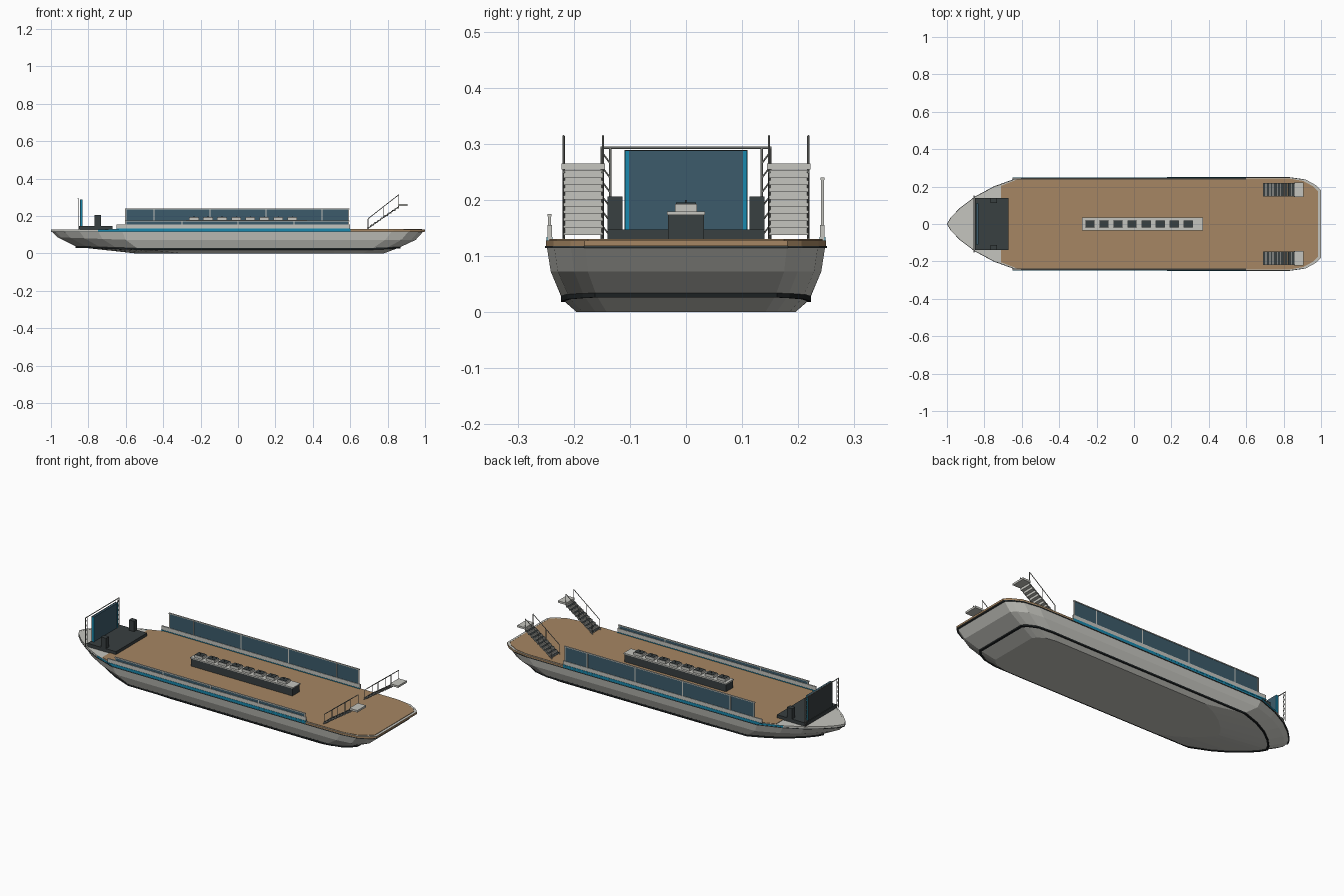
import bpy, bmesh, math
from mathutils import Vector

if "Cube" in bpy.data.objects:
    bpy.data.objects.remove(bpy.data.objects["Cube"])

def mat(name, rgb):
    m = bpy.data.materials.new(name)
    m.diffuse_color = (*rgb, 1)
    m.use_nodes = True
    m.node_tree.nodes["Principled BSDF"].inputs["Base Color"].default_value = m.diffuse_color
    return m

HULL = mat("light_grey", (0.56, 0.56, 0.52))
WOOD = mat("deck_wood", (0.38, 0.24, 0.125))
DARK = mat("charcoal", (0.04, 0.05, 0.052))
BLACK = mat("black_rubber", (0.012, 0.015, 0.016))
GLASS = mat("blue_glass", (0.045, 0.105, 0.145))
BLUE = mat("bright_blue", (0.01, 0.25, 0.42))
STEEL = mat("steel", (0.27, 0.28, 0.26))

def make(name, bm, *mats):
    bmesh.ops.recalc_face_normals(bm, faces=bm.faces)
    me = bpy.data.meshes.new(name)
    bm.to_mesh(me)
    bm.free()
    for m in mats:
        me.materials.append(m)
    ob = bpy.data.objects.new(name, me)
    bpy.context.collection.objects.link(ob)
    return ob

def add_box(bm, x0, x1, y0, y1, z0, z1, mi=0):
    vs = bmesh.ops.create_cube(bm, size=1)["verts"]
    for v in vs:
        v.co = ((x0 + x1) / 2 + v.co.x * (x1 - x0), (y0 + y1) / 2 + v.co.y * (y1 - y0),
                (z0 + z1) / 2 + v.co.z * (z1 - z0))
    for f in {f for v in vs for f in v.link_faces}:
        f.material_index = mi

def box(name, m, *dims):
    bm = bmesh.new()
    add_box(bm, *dims)
    return make(name, bm, m)

def add_bar(bm, a, b, r=0.002):
    a, b = Vector(a), Vector(b)
    d = b - a
    vs = bmesh.ops.create_cone(bm, segments=6, radius1=r, radius2=r, depth=d.length, cap_ends=True)["verts"]
    q = d.to_track_quat('Z', 'Y')
    for v in vs:
        v.co = q @ v.co + (a + b) / 2

# Half outline of the deck edge, bow to stern
HALF = [(-1, 0), (-0.98, 0.035), (-0.93, 0.085), (-0.85, 0.145), (-0.75, 0.198), (-0.62, 0.245),
        (0.6, 0.248), (0.83, 0.248), (0.92, 0.235), (0.975, 0.205), (1, 0.18)]

def loop(half):
    return half + [(x, -y) for x, y in reversed(half) if y > 0]

def ring(bm, x0, x1, w, z, bow_rise=0, stern_rise=0):
    vs = []
    for x, y in loop(HALF):
        rise = bow_rise * max(0, (-0.6 - x) / 0.4) + stern_rise * max(0, (x - 0.8) / 0.2)
        vs.append(bm.verts.new((x0 + (x + 1) / 2 * (x1 - x0), y * w / 0.248, z + rise)))
    return vs

def bridge(bm, a, b):
    n = len(a)
    return [bm.faces.new((a[i], a[(i + 1) % n], b[(i + 1) % n], b[i])) for i in range(n)]

def lofted(name, m, rings):
    bm = bmesh.new()
    rs = [ring(bm, *r) for r in rings]
    for a, b in zip(rs, rs[1:]):
        bridge(bm, a, b)
    bm.faces.new(rs[0])
    bm.faces.new(rs[-1])
    return make(name, bm, m)

# Hull and bands around it
lofted("hull", HULL, [(-0.55, 0.78, 0.195, 0), (-0.86, 0.86, 0.22, 0.022, 0.012, 0.008),
                      (-0.965, 0.95, 0.241, 0.072, 0.014), (-0.995, 0.99, 0.248, 0.116), (-0.995, 0.99, 0.247, 0.1275)])

def band(name, m, x0, x1, w, z0, z1, *rise):
    bm = bmesh.new()
    rs = [ring(bm, a, b, c, z, *rise) for a, b, c, z in
          ((x0, x1, w, z0), (x0, x1, w, z1), (x0 + .012, x1 - .012, w - .006, z1), (x0 + .012, x1 - .012, w - .006, z0))]
    for i in range(4):
        bridge(bm, rs[i], rs[(i + 1) % 4])
    return make(name, bm, *m)

band("lower_fender", [BLACK], -0.868, 0.868, 0.223, 0.018, 0.028, 0.012, 0.008)
band("rub_rail", [DARK], -1, 0.997, 0.251, 0.114, 0.118)
rim = band("deck_rim", [WOOD, HULL, BLUE], -0.999, 1, 0.2495, 0.118, 0.128)
for f in rim.data.polygons:
    if f.normal.z > 0.5:
        f.material_index = 1
    elif f.center.x < -0.72:
        f.material_index = 1
    elif f.center.x < 0.62:
        f.material_index = 2

# Wooden deck plate
bm = bmesh.new()
deck = [(-0.71, 0.205)] + [(x if x < 0.9 else x - 0.015, y - 0.005) for x, y in HALF if x > -0.7]
face = bm.faces.new([bm.verts.new((x, y, 0.127)) for x, y in loop(deck)])
top = bmesh.ops.extrude_face_region(bm, geom=[face])["geom"]
bmesh.ops.translate(bm, vec=(0, 0, 0.003), verts=[v for v in top if isinstance(v, bmesh.types.BMVert)])
make("wood_deck", bm, WOOD)

# Side windbreaks: low one in front, tall one behind
for name, s, z_top, posts in (("low", -1, 0.175, (-0.6, -0.3, 0, 0.3, 0.59)),
                              ("tall", 1, 0.24, (-0.6, -0.45, -0.15, 0.15, 0.45, 0.59))):
    y = s * 0.243
    box(name + "_windbreak_base", HULL, -0.65, 0.6, y - 0.004, y + 0.004, 0.128, 0.155)
    box(name + "_windbreak_stripe", BLUE, -0.65, 0.6, y - 0.0055, y + 0.0055, 0.128, 0.134)
    box(name + "_windbreak_glass", GLASS, -0.6, 0.59, y - 0.0015, y + 0.0015, 0.155, z_top - 0.004)
    bm = bmesh.new()
    add_box(bm, -0.605, 0.595, y - 0.0035, y + 0.0035, z_top - 0.005, z_top)
    for x in posts:
        add_box(bm, x - 0.003, x + 0.003, y - 0.0025, y + 0.0025, 0.15, z_top - 0.003)
    make(name + "_windbreak_frame", bm, HULL)

# Stage, screen and speakers
box("stage", DARK, -0.85, -0.67, -0.14, 0.14, 0.125, 0.147)
box("screen", GLASS, -0.843, -0.832, -0.108, 0.108, 0.147, 0.288)
box("screen_back", DARK, -0.846, -0.843, -0.11, 0.11, 0.147, 0.289)
for s in (-1, 1):
    box("screen_side_light", BLUE, -0.842, -0.831, *sorted((s * 0.102, s * 0.1085)), 0.147, 0.287)
    box("speaker", DARK, -0.766, -0.733, *sorted((s * 0.113, s * 0.14)), 0.147, 0.206)

# Truss gantry around the screen
bm = bmesh.new()
for s in (-1, 1):
    for y in (0.135, 0.15):
        add_bar(bm, (-0.855, s * y, 0.127), (-0.855, s * y, 0.293))
    for i in range(6):
        z = 0.135 + i * 0.026
        add_bar(bm, (-0.855, s * 0.135, z), (-0.855, s * 0.15, z + 0.02), 0.0015)
add_bar(bm, (-0.855, -0.152, 0.293), (-0.855, 0.152, 0.293), 0.0025)
make("screen_truss", bm, STEEL)

# Central counter with a row of serving units
box("counter", DARK, -0.275, 0.365, -0.032, 0.032, 0.128, 0.175)
box("counter_top", HULL, -0.278, 0.37, -0.0335, 0.0335, 0.173, 0.179)
bm = bmesh.new()
for i in range(8):
    x = -0.235 + i * 0.075
    add_box(bm, x - 0.026, x + 0.026, -0.02, 0.02, 0.179, 0.193)
    add_box(bm, x - 0.022, x + 0.022, -0.018, 0.018, 0.192, 0.195, 1)
    add_box(bm, x - 0.002, x + 0.002, -0.002, 0.002, 0.194, 0.2, 1)
make("serving_units", bm, HULL, DARK)

# Stern stairs with landings and handrails
N = 9
for s in (-1, 1):
    ya, yb = sorted((s * 0.148, s * 0.218))
    bm = bmesh.new()
    for i in range(N):
        x, z = 0.69 + i * 0.0189, 0.14 + i * 0.0128
        add_box(bm, x, x + 0.015, ya, yb, z - 0.003, z)
        add_box(bm, x + 0.002, x + 0.014, ya + 0.001, yb - 0.001, z, z + 0.001, 1)
        add_box(bm, x + 0.015, x + 0.0185, ya, yb, z - 0.003, z + 0.0105)
    make("stair_steps", bm, HULL, DARK)
    box("stair_landing", HULL, 0.856, 0.907, ya - 0.004, yb + 0.004, 0.254, 0.265)
    bm = bmesh.new()
    for y in (ya, yb):
        add_bar(bm, (0.695, y, 0.185), (0.86, y, 0.314))
        add_bar(bm, (0.69, y, 0.13), (0.86, y, 0.25), 0.0025)
        for t in (0, 0.5, 1):
            x = 0.695 + 0.165 * t
            add_bar(bm, (x, y, 0.13 + 0.122 * t), (x, y, 0.185 + 0.129 * t))
    make("stair_handrails", bm, STEEL)
